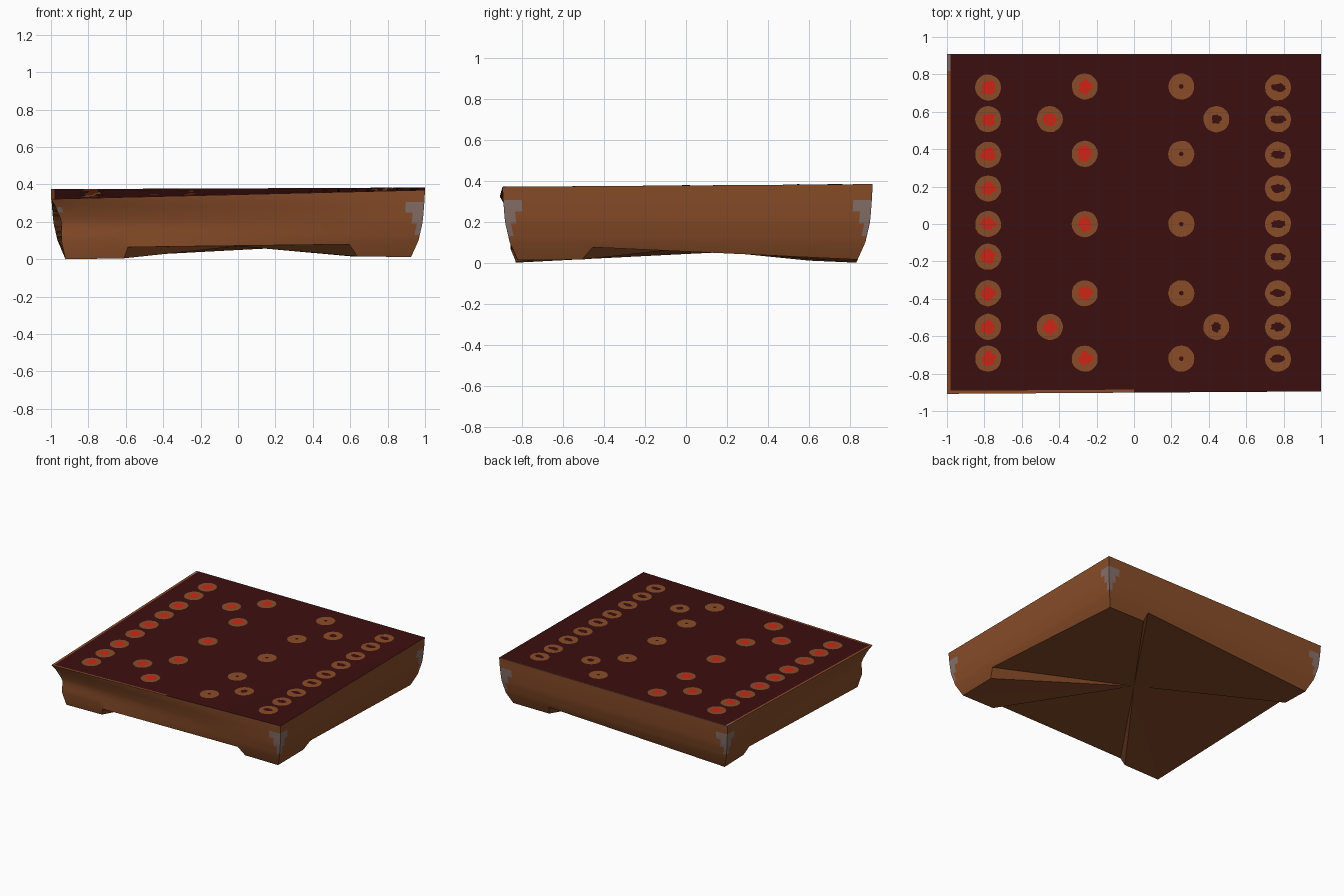
import bpy, bmesh, math, random

if "Cube" in bpy.data.objects:
    bpy.data.objects.remove(bpy.data.objects["Cube"])
random.seed(4)

def mat(name, c):
    m = bpy.data.materials.new(name)
    m.diffuse_color = (*c, 1)
    m.use_nodes = True
    m.node_tree.nodes["Principled BSDF"].inputs["Base Color"].default_value = m.diffuse_color
    return m

BROWN = mat("brown wood", (.25, .074, .022))
DARK = mat("dark red felt", (.046, .0045, .0045))
RED = mat("bright red", (.62, .018, .008))
GREY = mat("worn grey", (.24, .16, .14))
MATS = [BROWN, DARK, RED, GREY]

# corners in order FL, FR, BR, BL: x, y, top height
CORNERS = [(-1, -.908, .322), (1, -.895, .37), (1, .91, .383), (-1, .91, .375)]

# underside height along each side (fraction, z): feet at the ends
FEET = [[(0, 0), (.17, .005), (.19, .065), (.81, .08), (.845, .015), (1, .012)],
        [(0, .012), (.19, .015), (.23, .075), (1, .015)],
        [(0, .015), (.17, .015), (.19, .08), (1, 0)],
        [(0, 0), (.14, .01), (.17, .07), (1, 0)]]

def interp(pts, t):
    for (a, va), (b, vb) in zip(pts, pts[1:]):
        if t <= b:
            return va + (vb - va) * max(0, t - a) / (b - a)
    return pts[-1][1]

# how far the wall leans in at a height; the front left corner has a waist
STRAIGHT = [(0, .08), (.1, .035), (.2, .012), (.3, .004), (.39, 0)]
WAISTED = [(0, .078), (.06, .05), (.1, .055), (.2, .058), (.28, .025), (.322, 0)]

def corner_at(i, z):
    x, y, zt = CORNERS[i % 4]
    d = interp(WAISTED if i % 4 == 0 else STRAIGHT, min(z, zt))
    if z >= zt:
        d = 0
    return x - math.copysign(d, x), y - math.copysign(d, y)

def wall_point(i, t, z):
    a, b = corner_at(i, z), corner_at(i + 1, z)
    return a[0] + (b[0] - a[0]) * t, a[1] + (b[1] - a[1]) * t, z

def top_z(x, y):
    u, v = (x + 1) / 2, (y + .91) / 1.82
    a, b, c, d = (k[2] for k in CORNERS)
    return a*(1-u)*(1-v) + b*u*(1-v) + c*u*v + d*(1-u)*v

def finish(bm, name, smooth=True):
    me = bpy.data.meshes.new(name)
    bm.to_mesh(me)
    bm.free()
    for m in MATS:
        me.materials.append(m)
    ob = bpy.data.objects.new(name, me)
    bpy.context.collection.objects.link(ob)
    if smooth:
        bpy.context.view_layer.objects.active = ob
        ob.select_set(True)
        bpy.ops.object.shade_smooth_by_angle(angle=math.radians(32))
        ob.select_set(False)
    return ob

# tray body: four leaning walls with feet, and a vaulted underside
bm = bmesh.new()
columns = []
for i in range(4):
    ts = sorted({round(k / 20, 3) for k in range(20)} | {t for t, _ in FEET[i] if t < 1}
                | {.015, .03, .97, .985})
    for t in ts:
        zt = CORNERS[i][2] * (1 - t) + CORNERS[(i + 1) % 4][2] * t
        zs = [zt, .306, .28, .25, .22, .19, .16, .13, .1, interp(FEET[i], t)]
        col = []
        for k, z in enumerate(zs):
            if k == 0:
                a, b = CORNERS[i], CORNERS[(i + 1) % 4]
                p = (a[0] + (b[0]-a[0])*t, a[1] + (b[1]-a[1])*t, zt)
            else:
                p = wall_point(i, t, z)
            col.append(bm.verts.new(p))
        columns.append(col)
centre = bm.verts.new((0, 0, .07))
for n, a in enumerate(columns):
    b = columns[(n + 1) % len(columns)]
    for k in range(len(a) - 1):
        f = bm.faces.new((a[k], a[k+1], b[k+1], b[k]))
        c = f.calc_center_median()
        # worn patches at the corners, wider near the top
        reach = .08 if c.z > .24 else .045
        low = .12 if c.x * c.y < 0 or c.x > 0 else .21
        corner = min(abs(c.x - q[0]) + abs(c.y - q[1]) for q in CORNERS)
        if c.x < 0 and c.y < 0:
            worn = corner < .1 and .21 < c.z < .29
        else:
            worn = corner < reach + .03 and low < c.z < .31
        f.material_index = 3 if worn else 0
    bm.faces.new((a[-1], centre, b[-1]))
finish(bm, "tray_body")

# playing surface: gridded sheet with a thin worn rim
bm = bmesh.new()
N = 24
lin = [-1, -.982] + [-.982 + 1.964 * k / N for k in range(1, N)] + [.995, 1]
grid = []
for v in lin:
    row = []
    for u in lin:
        yf = -.908 + .0065 * (u + 1)
        y = yf + (.91 - yf) * (v + 1) / 2
        row.append(bm.verts.new((u, y, top_z(u, y))))
    grid.append(row)
M = len(lin) - 1
for j in range(M):
    for i in range(M):
        f = bm.faces.new((grid[j][i], grid[j][i+1], grid[j+1][i+1], grid[j+1][i]))
        if j == M - 1 or (i == 0 and j > M - 3):
            f.material_index = 3
        elif i == 0 or (j == 0 and i < M // 2):
            f.material_index = 0
        else:
            f.material_index = 1
finish(bm, "playing_surface", False)

def disc(bm, x, y, rx, ry, lift, index, rough=0):
    vs = []
    for k in range(20):
        a = math.tau * k / 20
        s = 1 + random.uniform(-rough, rough)
        px, py = x + rx * s * math.cos(a), y + ry * s * math.sin(a)
        vs.append(bm.verts.new((px, py, top_z(px, py) + lift)))
    mid = bm.verts.new((x, y, top_z(x, y) + lift))
    for k in range(20):
        bm.faces.new((mid, vs[k], vs[(k + 1) % 20])).material_index = index

# painted spots: red hearts on the left half, dark hearts on the right half
spots = [(.775, y) for y in (.73, .56, .37, .19, 0, -.175, -.37, -.55, -.72)]
spots += [(.258, y) for y in (.735, .375, 0, -.37, -.72)]
spots += [(.445, .56), (.445, -.55)]
bm = bmesh.new()
for x, y in spots:
    for side in (-1, 1):
        px = x * side - .005
        disc(bm, px, y, .07, .07, .002, 0, .02)
        if side < 0:
            disc(bm, px, y, .037, .037, .004, 2, .25)
        elif x > .7:
            disc(bm, px, y, .038, .022, .004, 1, .2)
        elif x > .4:
            disc(bm, px, y, .026, .026, .004, 1, .2)
        else:
            disc(bm, px, y, .012, .012, .004, 1, .1)
finish(bm, "painted_spots", False)
